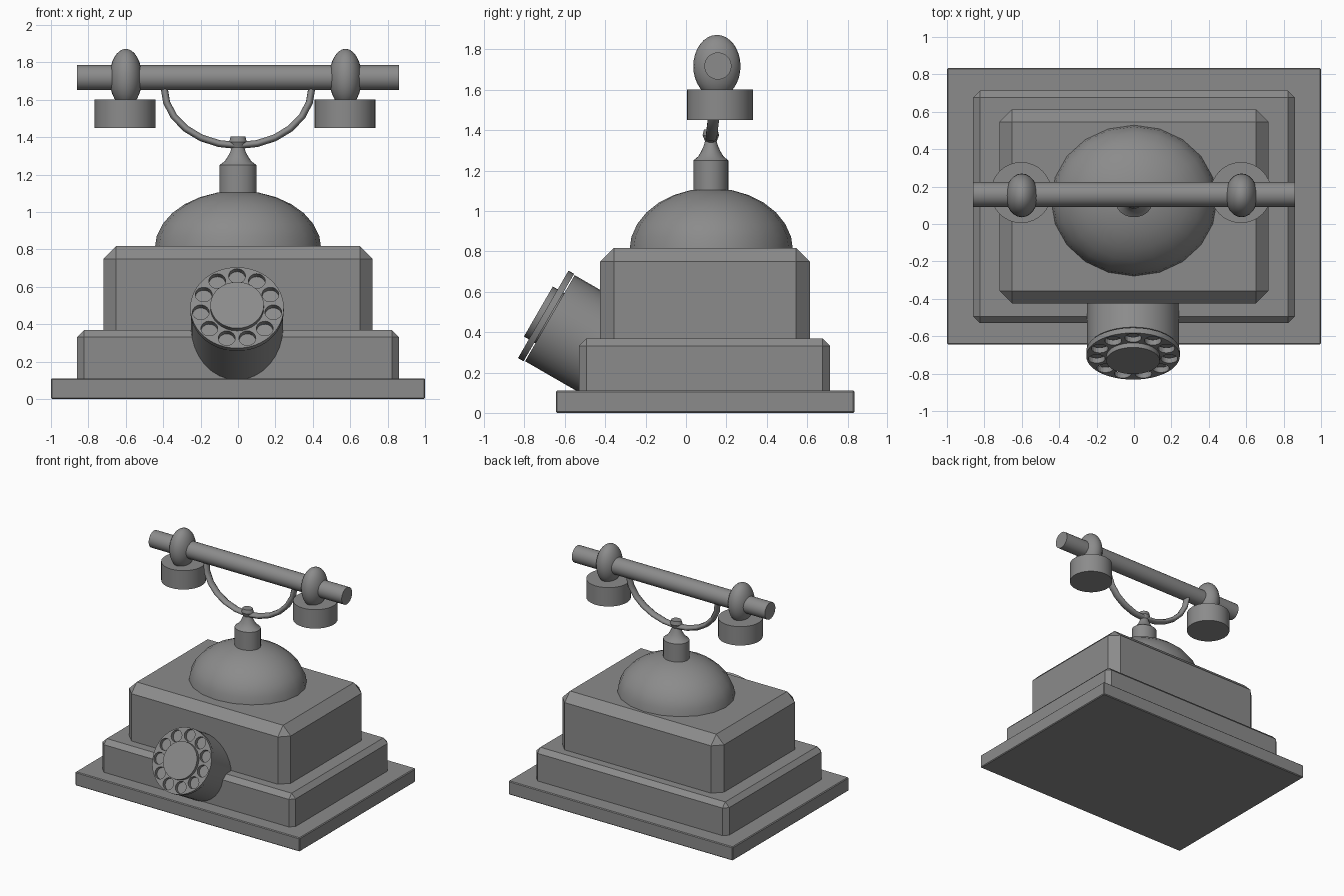
import bpy, bmesh, math
from mathutils import Matrix, Vector

if "Cube" in bpy.data.objects:
    bpy.data.objects.remove(bpy.data.objects["Cube"])

dark = bpy.data.materials.new("dark_grey")
dark.diffuse_color = (0.26, 0.26, 0.26, 1)
dark.use_nodes = True
dark.node_tree.nodes["Principled BSDF"].inputs["Base Color"].default_value = dark.diffuse_color


def make(name, bm, smooth=True):
    bmesh.ops.recalc_face_normals(bm, faces=bm.faces)
    me = bpy.data.meshes.new(name)
    bm.to_mesh(me)
    bm.free()
    me.materials.append(dark)
    ob = bpy.data.objects.new(name, me)
    bpy.context.collection.objects.link(ob)
    if smooth:
        shade(ob)
    return ob


def shade(ob):
    bpy.ops.object.select_all(action='DESELECT')
    bpy.context.view_layer.objects.active = ob
    ob.select_set(True)
    bpy.ops.object.shade_smooth_by_angle(angle=math.radians(35))


def box(name, lo, hi, bevel):
    lo, hi = Vector(lo), Vector(hi)
    bm = bmesh.new()
    bmesh.ops.create_cube(bm, size=1, matrix=Matrix.Translation((lo + hi) / 2)
                          @ Matrix.Diagonal((*(hi - lo), 1)))
    bmesh.ops.bevel(bm, geom=bm.edges[:], offset=bevel, segments=1, affect='EDGES')
    return make(name, bm, smooth=False)


def add_cylinder(bm, r, z0, z1, matrix, sides=32):
    bmesh.ops.create_cone(bm, cap_ends=True, segments=sides, radius1=r, radius2=r, depth=z1 - z0,
                          matrix=matrix @ Matrix.Translation((0, 0, (z0 + z1) / 2)))


def cylinder(name, r, z0, z1, matrix, sides=32):
    bm = bmesh.new()
    add_cylinder(bm, r, z0, z1, matrix, sides)
    return make(name, bm)


def lathe(name, profile, centre, scale_y=1.0, sides=24):
    # spin an (r, z) profile around z; end caps are filled
    bm = bmesh.new()
    rings = []
    for r, z in profile:
        rings.append([bm.verts.new((centre[0] + r * math.cos(a), centre[1] + scale_y * r * math.sin(a), z))
                      for a in (2 * math.pi * i / sides for i in range(sides))])
    for a, b in zip(rings, rings[1:]):
        for i in range(sides):
            j = (i + 1) % sides
            bm.faces.new((a[i], a[j], b[j], b[i]))
    bm.faces.new(rings[0])
    bm.faces.new(rings[-1])
    return make(name, bm)


# Stepped body
box("base_plate", (-1, -0.644, 0), (1, 0.834, 0.11), 0.006)
box("lower_body", (-0.86, -0.53, 0.06), (0.86, 0.713, 0.368), 0.036)
box("upper_body", (-0.72, -0.425, 0.29), (0.72, 0.613, 0.817), 0.068)

# Dome on top of the body
dome = [(0.445 * math.cos(t), 0.805 + 0.308 * math.sin(t))
        for t in (math.radians(88) * i / 7 for i in range(8))]
lathe("dome", dome, (0, 0.125), 0.91, 20)

# Neck with a small knob
lathe("neck", [(0.1, 1.06), (0.1, 1.25), (0.072, 1.27), (0.055, 1.295), (0.042, 1.32), (0.033, 1.345),
               (0.047, 1.375), (0.039, 1.404)], (0, 0.123), 0.87)

# Curved cradle, leaning slightly back
curve = bpy.data.curves.new("cradle", 'CURVE')
curve.dimensions = '3D'
curve.bevel_depth = 0.02
curve.bevel_resolution = 2
curve.use_fill_caps = True
curve.materials.append(dark)
n = 12
spline = curve.splines.new('POLY')
spline.points.add(n)
for i, p in enumerate(spline.points):
    a = math.pi * (i / n - 0.5)
    p.co = (0.395 * math.sin(a), 0.025 * (1 - math.cos(a)), 1.665 - 0.31 * math.cos(a), 1)
cradle = bpy.data.objects.new("cradle", curve)
bpy.context.collection.objects.link(cradle)
cradle.location.y = 0.124
cradle.scale.y = 1.5

# Handset: bar, two egg-shaped joints, two cups
along_x = Matrix.Translation((0, 0.158, 1.718)) @ Matrix.Rotation(math.pi / 2, 4, 'Y')
cylinder("handset_bar", 0.067, -0.86, 0.86, along_x)
for side, x in (("left", -0.6), ("right", 0.575)):
    bm = bmesh.new()
    bmesh.ops.create_uvsphere(bm, u_segments=24, v_segments=16, radius=1,
                              matrix=Matrix.Translation((x, 0.153, 1.717)) @ Matrix.Diagonal((0.087, 0.117, 0.155, 1)))
    make(side + "_joint", bm)
    cylinder(side + "_cup", 0.163, 1.45, 1.602, Matrix.Translation((x - 0.003, 0.168, 0)))

# Tilted dial: drum, finger plate, centre disc
tilt = Matrix.Translation((-0.005, -0.707, 0.488)) @ Matrix.Rotation(math.radians(60), 4, 'X')
cylinder("dial_drum", 0.246, -0.5, -0.038, tilt)
plate = cylinder("finger_plate", 0.25, -0.032, 0, tilt, 48)
cylinder("dial_centre", 0.143, -0.05, 0.028, tilt)

# Finger holes cut through the plate
holes = 11
bm = bmesh.new()
for i in range(holes):
    spot = Matrix.Rotation(2 * math.pi * i / holes, 4, 'Z') @ Matrix.Translation((0, 0.196, 0))
    add_cylinder(bm, 0.045, -0.1, 0.1, tilt @ spot, 20)
cutter = make("finger_hole_cutter", bm, smooth=False)
cutter.hide_render = True
cutter.display_type = 'WIRE'
cut = plate.modifiers.new("finger_holes", 'BOOLEAN')
cut.operation = 'DIFFERENCE'
cut.solver = 'EXACT'
cut.object = cutter
